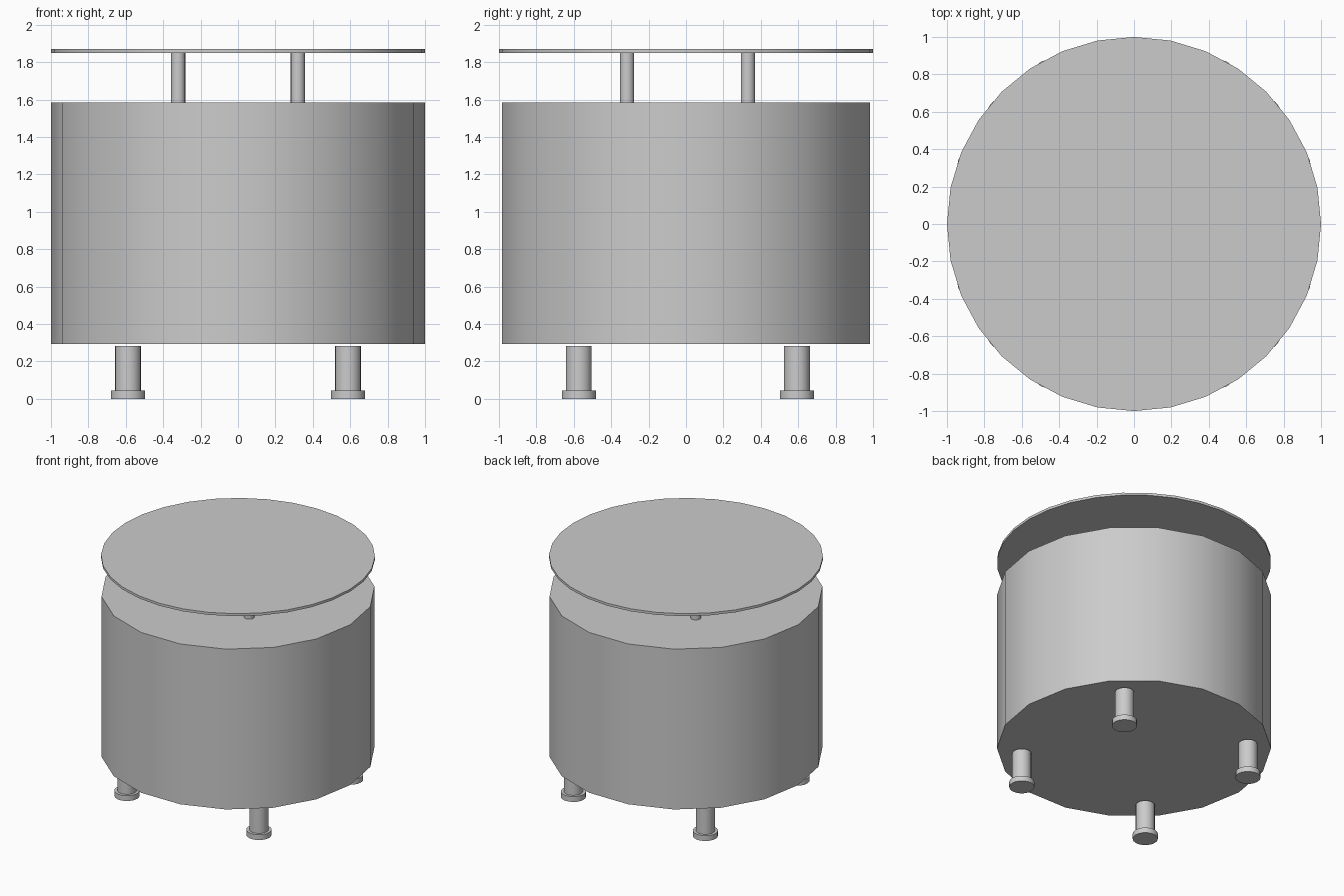
import bpy
import math

if "Cube" in bpy.data.objects:
    bpy.data.objects.remove(bpy.data.objects["Cube"])

# One plain grey for the whole model
grey = bpy.data.materials.new("plain grey")
grey.diffuse_color = (0.6, 0.6, 0.6, 1.0)
grey.use_nodes = True
grey.node_tree.nodes["Principled BSDF"].inputs["Base Color"].default_value = grey.diffuse_color


def cylinder(name, radius, z0, z1, sides, x=0.0, y=0.0, turn=0.0):
    """Upright capped cylinder between two heights."""
    bpy.ops.mesh.primitive_cylinder_add(
        vertices=sides, radius=radius, depth=z1 - z0,
        location=(x, y, (z0 + z1) / 2), rotation=(0, 0, turn))
    obj = bpy.context.object
    obj.name = name
    obj.data.materials.append(grey)
    bpy.ops.object.shade_smooth_by_angle(angle=math.radians(35))
    return obj


# Drum body (corners on the x axis) and thin round lid plate
cylinder("drum_body", 1.0, 0.292, 1.583, 18, turn=math.pi / 2)
cylinder("lid_plate", 1.0, 1.85, 1.87, 32)

# Four legs with wider feet, four slim posts holding the lid
for sx, side in ((-1, "left"), (1, "right")):
    for sy, end in ((-1, "front"), (1, "back")):
        tag = f"{end}_{side}"
        lx, ly = sx * 0.588, sy * 0.583 + 0.01
        cylinder(f"{tag}_leg", 0.07, 0.04, 0.283, 18, lx, ly, math.pi / 2)
        cylinder(f"{tag}_foot", 0.092, 0.0, 0.043, 18, lx, ly, math.pi / 2)
        cylinder(f"{tag}_lid_post", 0.038, 1.575, 1.852, 18,
                 sx * 0.32, sy * 0.323 + 0.008, math.pi / 2)
